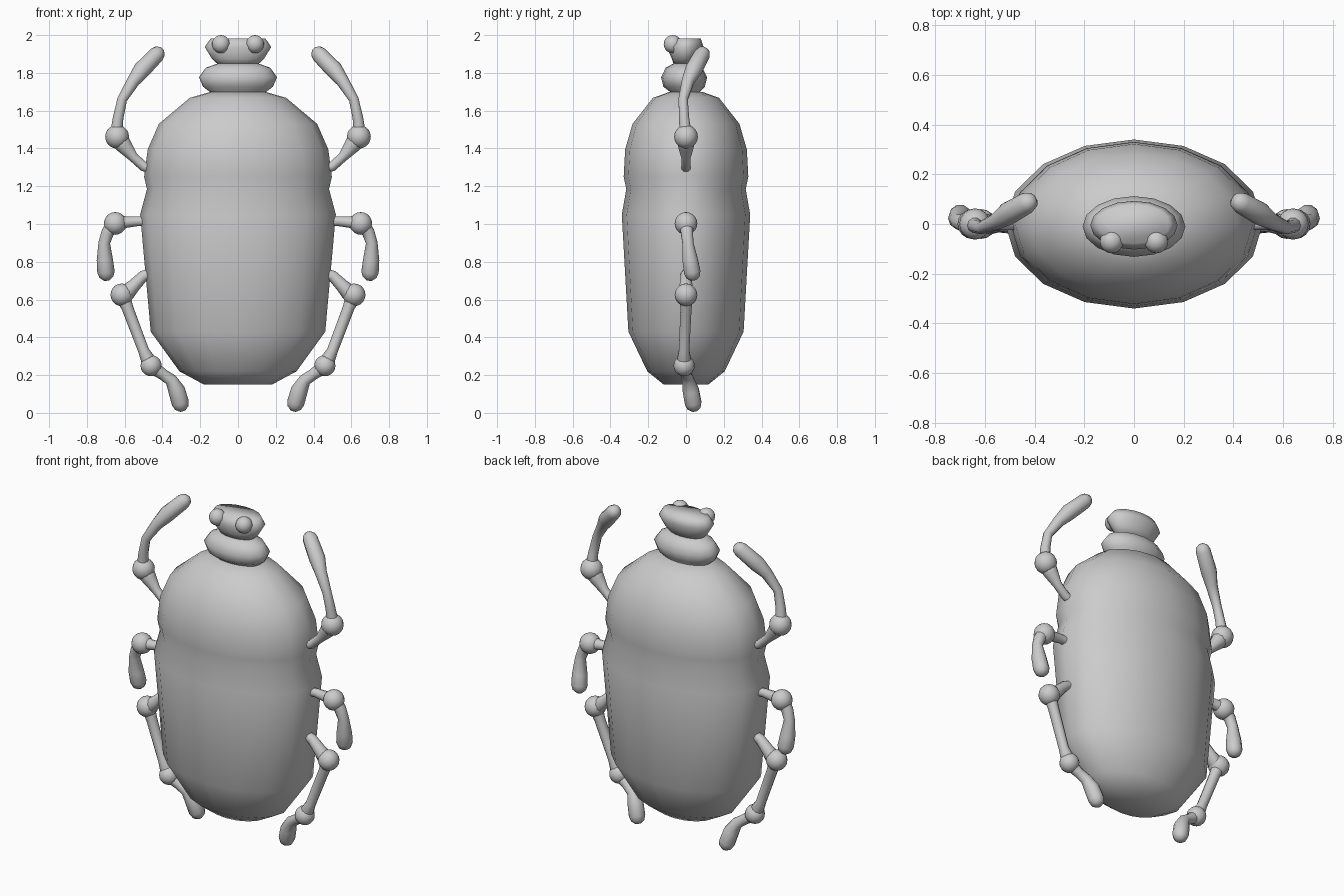
import bpy, bmesh, math
from mathutils import Vector

if "Cube" in bpy.data.objects:
    bpy.data.objects.remove(bpy.data.objects["Cube"])

grey = bpy.data.materials.new("shell grey")
grey.diffuse_color = (0.6, 0.6, 0.6, 1)
grey.use_nodes = True
grey.node_tree.nodes["Principled BSDF"].inputs["Base Color"].default_value = grey.diffuse_color


def finish(name, bm, angle=75):
    bmesh.ops.recalc_face_normals(bm, faces=bm.faces)
    me = bpy.data.meshes.new(name)
    bm.to_mesh(me)
    bm.free()
    me.materials.append(grey)
    ob = bpy.data.objects.new(name, me)
    bpy.context.collection.objects.link(ob)
    bpy.ops.object.select_all(action='DESELECT')
    ob.select_set(True)
    bpy.context.view_layer.objects.active = ob
    bpy.ops.object.shade_smooth_by_angle(angle=math.radians(angle))
    return ob


def loft(name, rings, n):
    """Skin rings given as (centre, axis u, axis v), capped at both ends."""
    bm = bmesh.new()
    loops = []
    for c, u, v in rings:
        loops.append([bm.verts.new(c + u * math.cos(2 * math.pi * i / n) + v * math.sin(2 * math.pi * i / n))
                      for i in range(n)])
    for a, b in zip(loops, loops[1:]):
        for i in range(n):
            j = (i + 1) % n
            bm.faces.new((a[i], a[j], b[j], b[i]))
    bm.faces.new(loops[0])
    bm.faces.new(loops[-1])
    return finish(name, bm)


def oval_stack(name, profile, n=16):
    """Profile rows: half width, half depth, y centre, z."""
    return loft(name, [(Vector((0, y, z)), Vector((rx, 0, 0)), Vector((0, ry, 0)))
                       for rx, ry, y, z in profile], n)


def limb(name, side, path, n=10):
    """Tapered tube; path rows: x, y, z, radius. The far end is rounded."""
    pts = [(Vector((x * side, y, z)), r) for x, y, z, r in path]
    d = (pts[-1][0] - pts[-2][0]).normalized()
    end, r = pts[-1]
    pts += [(end + d * r * 0.6, r * 0.8), (end + d * r * 0.95, r * 0.35)]
    rings = []
    for i, (p, r) in enumerate(pts):
        t = (pts[min(i + 1, len(pts) - 1)][0] - pts[max(i - 1, 0)][0]).normalized()
        u = t.cross(Vector((0, 1, 0))).normalized()
        rings.append((p, u * r, t.cross(u) * r))
    loft(name, rings, n)


def ball(name, x, y, z, r):
    bm = bmesh.new()
    bmesh.ops.create_uvsphere(bm, u_segments=16, v_segments=10, radius=r)
    bmesh.ops.translate(bm, verts=bm.verts, vec=(x, y, z))
    finish(name, bm)


# body, collar and head
oval_stack("body", [
    (0.18, 0.118, 0, 0.15), (0.31, 0.205, 0, 0.22), (0.462, 0.305, 0, 0.43),
    (0.518, 0.34, 0, 1.05), (0.482, 0.316, 0, 1.185), (0.497, 0.33, 0, 1.25),
    (0.478, 0.322, 0, 1.395), (0.419, 0.283, 0, 1.53), (0.255, 0.175, 0, 1.668),
    (0.143, 0.085, 0, 1.70)])
oval_stack("collar", [
    (0.14, 0.075, 0, 1.68), (0.15, 0.08, -0.005, 1.70), (0.185, 0.11, -0.01, 1.727),
    (0.207, 0.122, -0.01, 1.777), (0.17, 0.097, -0.01, 1.828), (0.106, 0.055, -0.01, 1.85)])
oval_stack("head", [
    (0.106, 0.055, -0.01, 1.845), (0.138, 0.07, -0.005, 1.875),
    (0.176, 0.098, -0.005, 1.937), (0.145, 0.078, 0.0, 1.982)])

for s, label in ((1, "right"), (-1, "left")):
    ball(label + "_eye", 0.09 * s, -0.07, 1.952, 0.048)

    # front leg
    limb(label + "_front_thigh", s, [(0.44, 0, 1.285, 0.025), (0.50, 0, 1.305, 0.026),
                                     (0.555, 0, 1.355, 0.026), (0.60, 0, 1.41, 0.042), (0.63, 0, 1.45, 0.05)])
    ball(label + "_front_knee", 0.64 * s, 0, 1.462, 0.063)
    limb(label + "_front_shin", s, [(0.645, 0, 1.46, 0.035), (0.635, -0.01, 1.56, 0.028),
                                    (0.613, -0.015, 1.66, 0.026), (0.555, 0.01, 1.755, 0.034),
                                    (0.51, 0.04, 1.815, 0.046), (0.43, 0.085, 1.898, 0.043)])
    # middle leg
    limb(label + "_middle_thigh", s, [(0.42, 0, 1.01, 0.026), (0.53, 0, 1.015, 0.026),
                                      (0.59, 0, 1.01, 0.03), (0.64, 0, 1.005, 0.045)])
    ball(label + "_middle_knee", 0.65 * s, 0, 1.003, 0.06)
    limb(label + "_middle_shin", s, [(0.655, 0, 1.0, 0.04), (0.69, 0.005, 0.955, 0.034),
                                     (0.708, 0.01, 0.90, 0.031), (0.705, 0.022, 0.81, 0.043),
                                     (0.699, 0.033, 0.745, 0.046)])
    # hind leg
    limb(label + "_hind_thigh", s, [(0.43, 0, 0.745, 0.027), (0.50, 0, 0.725, 0.03),
                                    (0.55, 0, 0.675, 0.035), (0.59, 0, 0.635, 0.045)])
    ball(label + "_hind_knee", 0.615 * s, 0, 0.625, 0.06)
    limb(label + "_hind_shin", s, [(0.61, 0, 0.62, 0.04), (0.585, 0, 0.555, 0.031),
                                   (0.50, -0.01, 0.33, 0.029), (0.46, -0.01, 0.25, 0.045)])
    ball(label + "_hind_ankle", 0.46 * s, -0.01, 0.25, 0.056)
    limb(label + "_hind_foot", s, [(0.455, -0.01, 0.245, 0.038), (0.40, 0.0, 0.205, 0.03),
                                   (0.355, 0.01, 0.175, 0.033), (0.325, 0.025, 0.12, 0.045),
                                   (0.305, 0.038, 0.052, 0.046)])
